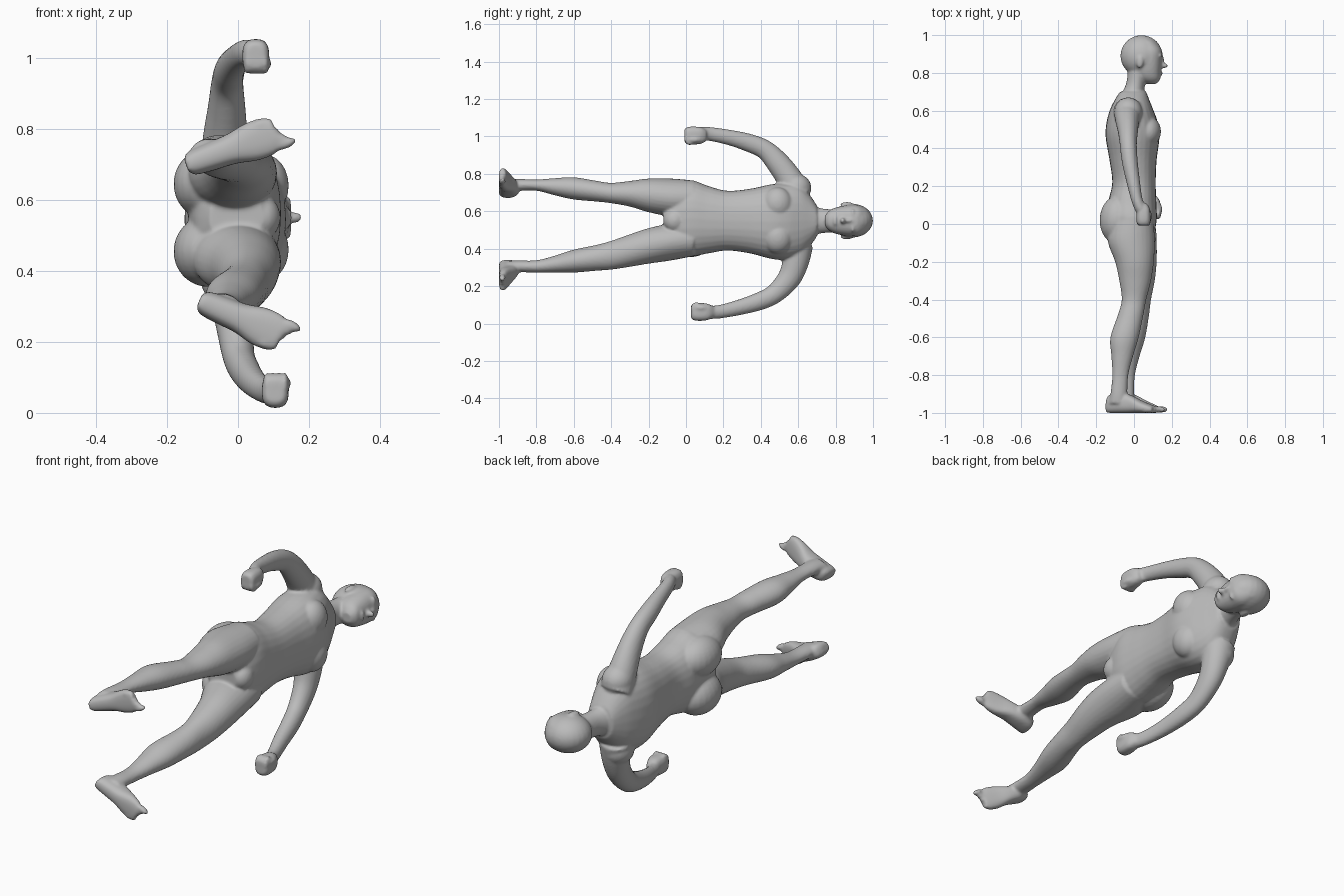
import bpy, bmesh, math
from mathutils import Vector, Matrix

if "Cube" in bpy.data.objects:
    bpy.data.objects.remove(bpy.data.objects["Cube"])

skin = bpy.data.materials.new("plain grey")
skin.diffuse_color = (0.5, 0.5, 0.5, 1)
skin.use_nodes = True
skin.node_tree.nodes["Principled BSDF"].inputs["Base Color"].default_value = skin.diffuse_color
parts = []


def finish(bm, name):
    bmesh.ops.recalc_face_normals(bm, faces=bm.faces)
    me = bpy.data.meshes.new(name)
    bm.to_mesh(me)
    bm.free()
    ob = bpy.data.objects.new(name, me)
    bpy.context.collection.objects.link(ob)
    parts.append(ob)


def spline(rows, steps=5):
    """Catmull-Rom curve through rows of numbers."""
    out = []
    for i in range(len(rows) - 1):
        quad = [rows[max(i - 1, 0)], rows[i], rows[i + 1], rows[min(i + 2, len(rows) - 1)]]
        for s in range(steps):
            t = s / steps
            out.append([0.5 * (2 * b + (c - a) * t + (2 * a - 5 * b + 4 * c - d) * t * t
                               + (3 * b - a - 3 * c + d) * t ** 3) for a, b, c, d in zip(*quad)])
    return out + [list(rows[-1])]


def loft(name, rows, up=(1, 0, 0), axis=None, power=2.0, n=28):
    """Rows are x, y, z, half size along up, half size across."""
    rows = spline(rows)
    pts = [Vector(r[:3]) for r in rows]
    bm = bmesh.new()
    rings = []
    for i, r in enumerate(rows):
        t = Vector(axis) if axis else (pts[min(i + 1, len(pts) - 1)] - pts[max(i - 1, 0)]).normalized()
        u = Vector(up)
        u = (u - t * u.dot(t)).normalized()
        v = t.cross(u)
        ring = []
        for k in range(n):
            a = 2 * math.pi * k / n
            c, s = math.cos(a), math.sin(a)
            c = math.copysign(abs(c) ** (2 / power), c)
            s = math.copysign(abs(s) ** (2 / power), s)
            ring.append(bm.verts.new(pts[i] + u * c * r[3] + v * s * r[4]))
        rings.append(ring)
    for a, b in zip(rings, rings[1:]):
        for k in range(n):
            bm.faces.new((a[k], a[(k + 1) % n], b[(k + 1) % n], b[k]))
    bm.faces.new(rings[0])
    bm.faces.new(rings[-1])
    finish(bm, name)


def ball(name, centre, size, turn=0.0):
    """Ellipsoid, turned about the y axis."""
    bm = bmesh.new()
    m = Matrix.Translation(centre) @ Matrix.Rotation(turn, 4, 'Y') @ Matrix.Diagonal((*size, 1))
    bmesh.ops.create_uvsphere(bm, u_segments=24, v_segments=16, radius=1, matrix=m)
    finish(bm, name)


def span(y, x0, x1, z0, z1):
    return ((x0 + x1) / 2, y, (z0 + z1) / 2, (x1 - x0) / 2, (z1 - z0) / 2)


Y = (0, 1, 0)
# Torso and neck
loft("torso", [span(-.12, -.08, .07, .48, .62), span(-.07, -.12, .10, .39, .71),
               span(.02, -.14, .12, .36, .765), span(.12, -.135, .118, .375, .735),
               span(.22, -.115, .115, .39, .71), span(.34, -.13, .12, .375, .72),
               span(.46, -.15, .135, .345, .745), span(.54, -.145, .125, .34, .75),
               span(.61, -.125, .10, .36, .74), span(.66, -.10, .08, .41, .69),
               span(.70, -.075, .065, .465, .63)], axis=Y, power=2.3)
loft("neck", [span(.62, -.09, .06, .45, .65), span(.69, -.065, .055, .475, .625),
              span(.75, -.04, .06, .485, .612), span(.84, -.03, .08, .485, .612)], axis=Y)
# Head, chin, nose and ears
ball("skull", (.04, .89, .55), (.112, .11, .09))
loft("face", [span(.742, .07, .118, .525, .575), span(.765, .03, .138, .497, .603),
              span(.80, .01, .142, .48, .62), span(.86, 0, .147, .468, .632),
              span(.92, 0, .148, .468, .632), span(.97, .01, .11, .49, .61)], axis=Y, power=2.3)
ball("nose_tip", (.157, .838, .55), (.024, .013, .016))
ball("nose_bridge", (.146, .86, .55), (.016, .035, .010))
ball("lips", (.139, .798, .55), (.014, .012, .028))
for side in (-1, 1):
    ball("ear", (.03, .86, .55 + side * .087), (.02, .035, .012), side * -.3)
    ball("brow", (.137, .892, .55 + side * .035), (.014, .010, .028))
    ball("chest_muscle", (.075, .49, .55 + side * .09), (.068, .08, .088))
    ball("buttock", (-.085, .02, .55 + side * .095), (.097, .13, .10))
    ball("shoulder_muscle", (-.03, .59, .55 + side * .175), (.075, .08, .075))
ball("groin", (.07, -.06, .55), (.05, .06, .06))

# Legs, from hip to ankle
loft("leg_one", [span(.04, -.11, .10, .57, .765), span(-.08, -.14, .11, .572, .775),
                 span(-.2, -.10, .105, .595, .775), span(-.3, -.078, .09, .625, .762),
                 span(-.4, -.065, .065, .643, .752), span(-.48, -.085, .05, .652, .763),
                 span(-.6, -.125, .025, .663, .782), span(-.7, -.12, -.005, .685, .777),
                 span(-.8, -.115, -.03, .71, .77), span(-.9, -.125, -.035, .708, .773),
                 span(-.95, -.135, -.03, .695, .77)], axis=Y)
loft("leg_two", [span(.04, -.10, .11, .36, .54), span(-.08, -.13, .12, .337, .535),
                 span(-.2, -.08, .12, .32, .51), span(-.3, -.055, .11, .303, .477),
                 span(-.4, -.04, .09, .288, .442), span(-.48, -.055, .08, .282, .42),
                 span(-.6, -.09, .06, .272, .395), span(-.7, -.085, .03, .272, .363),
                 span(-.8, -.08, .005, .272, .338), span(-.9, -.09, 0, .274, .337),
                 span(-.95, -.10, .005, .268, .335)], axis=Y)


def foot(name, heel, toe, inner):
    """Foot from heel to toes, with the big toe on the inner side."""
    h, t = Vector((heel[0], 0, heel[1])), Vector((toe[0], 0, toe[1]))
    d = (t - h).normalized()
    across = Vector((-d.z, 0, d.x)) * inner
    rows = []
    for f, top, w in ((-.09, -.94, .018), (-.02, -.905, .034), (.2, -.89, .04), (.45, -.905, .043),
                      (.7, -.935, .055), (.9, -.955, .054), (1.0, -.965, .042)):
        p = h.lerp(t, f)
        rows.append((p.x, (top - 1) / 2, p.z, (top + 1) / 2, w))
    loft(name, rows, up=Y, axis=d, power=2.6)
    for k in range(5):
        p = t + across * (.036 - .019 * k) + d * (.012 - .012 * k)
        ball(name + "_toe", (p.x, -.982, p.z), (.034 if k == 0 else .024, .017, .015 if k == 0 else .011),
             -math.atan2(d.z, d.x))


foot("foot_one", (-.125, .705), (.108, .788), -1)
foot("foot_two", (-.09, .308), (.122, .218), 1)

# Arms, from shoulder to wrist
loft("arm_one", [(-.03, .60, .68, .08, .08), (-.035, .555, .77, .065, .07), (-.032, .49, .86, .053, .062),
                 (-.03, .42, .93, .045, .052), (-.022, .33, .968, .042, .048), (-.005, .23, .995, .036, .041),
                 (.015, .13, 1.013, .03, .037), (.035, .08, 1.015, .03, .037)])
loft("arm_two", [(-.025, .60, .42, .08, .08), (-.015, .585, .325, .065, .07), (-.008, .55, .24, .053, .062),
                 (.002, .475, .16, .045, .052), (.02, .39, .118, .042, .048), (.045, .28, .085, .036, .041),
                 (.075, .18, .063, .03, .036), (.095, .12, .06, .03, .036)])
# Closed hands with curled fingers and thumbs
for name, x, y, z, side in (("hand_one", .05, .05, 1.005, 1), ("hand_two", .105, .085, .062, -1)):
    loft(name, [(x - .005, y + .06, z, .022, .028), (x, y + .03, z, .034, .044), (x, y - .02, z, .038, .048),
                (x, y - .05, z, .034, .042), (x, y - .058, z, .022, .03)], axis=Y, power=2.8)
    for k in range(4):
        ball(name + "_finger", (x - .024 + .017 * k, y - .03, z - side * .018), (.011, .03, .034))
    ball(name + "_thumb", (x + .03, y - .008, z - side * .022), (.014, .036, .016))

# Fuse all parts into one continuous smooth body
bm = bmesh.new()
for ob in parts:
    bm.from_mesh(ob.data)
    bpy.data.objects.remove(ob)
mesh = bpy.data.meshes.new("body")
bm.to_mesh(mesh)
bm.free()
body = bpy.data.objects.new("body", mesh)
bpy.context.collection.objects.link(body)
mesh.materials.append(skin)
remesh = body.modifiers.new("fuse", 'REMESH')
remesh.mode = 'VOXEL'
remesh.voxel_size = 0.007
remesh.use_smooth_shade = True
soften = body.modifiers.new("soften", 'SMOOTH')
soften.factor = 0.5
soften.iterations = 5
